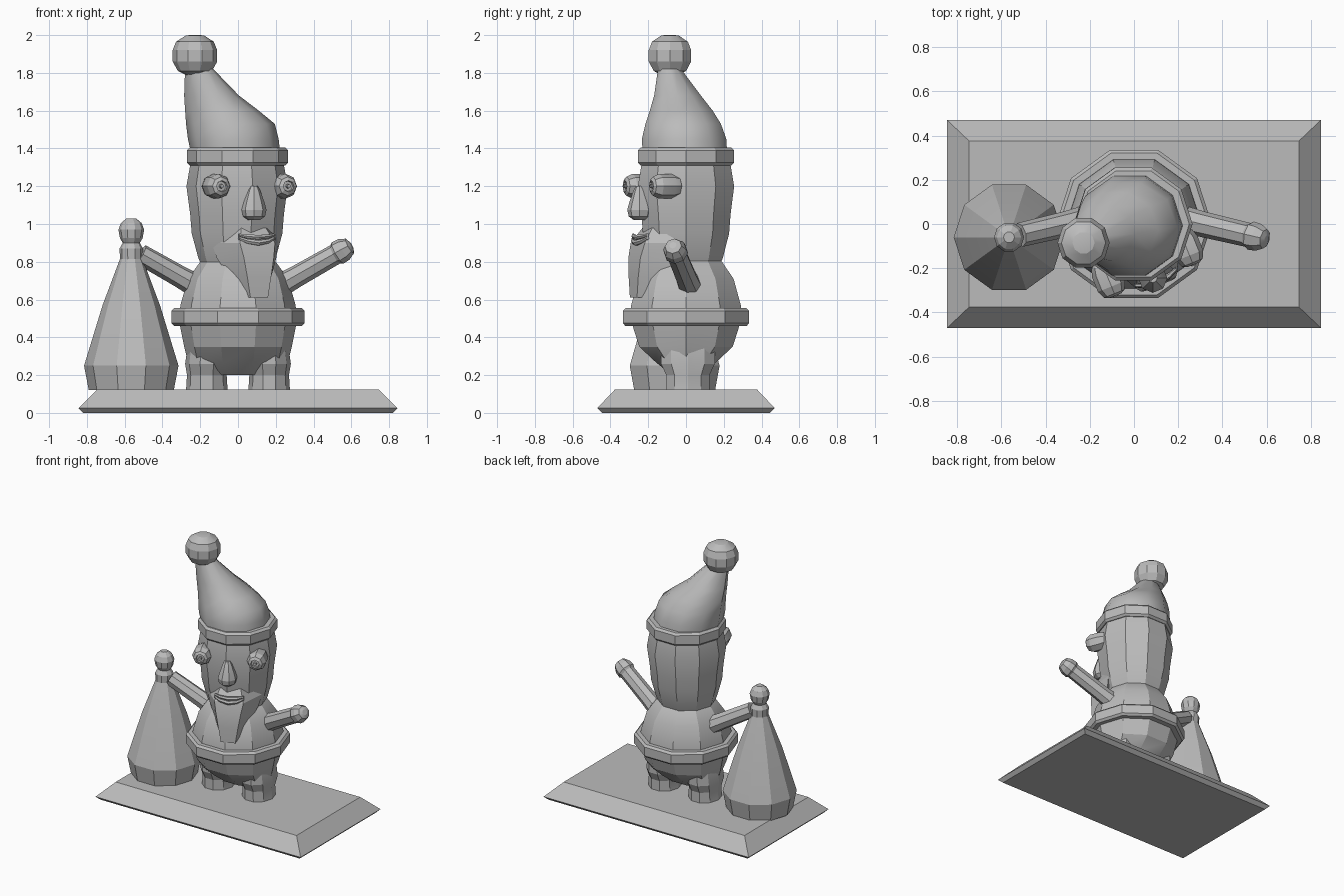
import bpy, bmesh, math
from mathutils import Matrix, Vector

cube = bpy.data.objects.get("Cube")
if cube:
    bpy.data.objects.remove(cube)

# One flat material for the whole figure
grey = bpy.data.materials.new("plain grey")
grey.use_nodes = True
GREY = (0.5, 0.5, 0.5, 1)
grey.diffuse_color = GREY
grey.node_tree.nodes["Principled BSDF"].inputs["Base Color"].default_value = GREY


def ring(z, rx, ry=None, cx=0, cy=0, n=10):
    ry = rx if ry is None else ry
    return [(cx + rx * math.cos(math.tau * i / n),
             cy + ry * math.sin(math.tau * i / n), z) for i in range(n)]


def loft(name, rings, matrix=Matrix(), angle=20):
    """Skin a list of equal rings and cap both ends."""
    bm = bmesh.new()
    loops = [[bm.verts.new(matrix @ Vector(p)) for p in r] for r in rings]
    n = len(loops[0])
    for a, b in zip(loops, loops[1:]):
        for i in range(n):
            j = (i + 1) % n
            bm.faces.new((a[i], a[j], b[j], b[i]))
    bm.faces.new(loops[0][::-1])
    bm.faces.new(loops[-1])
    bmesh.ops.recalc_face_normals(bm, faces=bm.faces)
    mesh = bpy.data.meshes.new(name)
    bm.to_mesh(mesh)
    bm.free()
    mesh.materials.append(grey)
    obj = bpy.data.objects.new(name, mesh)
    bpy.context.collection.objects.link(obj)
    bpy.ops.object.select_all(action='DESELECT')
    obj.select_set(True)
    bpy.context.view_layer.objects.active = obj
    bpy.ops.object.shade_smooth_by_angle(angle=math.radians(angle))
    return obj


def lathe(name, profile, at=(0, 0, 0), axis=(0, 0, 1), n=10):
    """Turn (radius, height) pairs about an axis through a point."""
    axis = Vector(axis)
    turn = Matrix() if axis.z == 1 else axis.to_track_quat('Z', 'Y').to_matrix().to_4x4()
    return loft(name, [ring(h, r, n=n) for r, h in profile],
                Matrix.Translation(at) @ turn)


def band(name, radius, z0, z1, at):
    b = 0.015
    return lathe(name, [(radius - 0.06, z0), (radius - b, z0), (radius, z0 + b),
                        (radius, z1 - b), (radius - b, z1), (radius - 0.06, z1)], at)


# Base slab with sloping sides
def slab(z, x, y):
    return [(-x, -y, z), (x, -y, z), (x, y, z), (-x, y, z)]

loft("base", [slab(0, 0.82, 0.445), slab(0.025, 1 * 0.845, 0.47), slab(0.125, 0.745, 0.375)])

# Legs
for side, x in (("left", 0.165), ("right", -0.165)):
    loft(side + "_leg", [ring(0.12, 0.11, 0.12, x, 0.01), ring(0.2, 0.105, 0.12, x, 0.01),
                         ring(0.26, 0.115, 0.15, x, 0.01), ring(0.36, 0.1, 0.15, x, 0.01)])

# Hips, coat and head
loft("hips", [ring(0.2, 0.18, 0.08), ring(0.27, 0.265, 0.17), ring(0.35, 0.285, 0.26),
              ring(0.5, 0.315, 0.31)])
lathe("coat", [(0.31, 0.5), (0.305, 0.57), (0.265, 0.71), (0.2, 0.8), (0.15, 0.84)])
lathe("head", [(0.18, 0.76), (0.205, 0.82), (0.24, 0.95), (0.248, 1.05),
               (0.268, 1.2), (0.245, 1.33)], at=(-0.005, 0, 0))
band("belt", 0.352, 0.46, 0.555, (0, 0, 0))
band("hat_brim", 0.268, 1.31, 1.405, (-0.003, 0, 0))

# Drooping hat and its bobble
loft("hat", [ring(1.36, 0.235, 0.235, -0.01, -0.005), ring(1.45, 0.24, 0.235, -0.025, -0.01),
             ring(1.53, 0.235, 0.21, -0.04, -0.015), ring(1.6, 0.195, 0.175, -0.085, -0.025),
             ring(1.68, 0.145, 0.13, -0.14, -0.045), ring(1.83, 0.07, 0.06, -0.21, -0.09)], angle=40)
lathe("bobble", [(0.05, 1.79), (0.09, 1.81), (0.118, 1.86), (0.118, 1.92),
                 (0.1, 1.965), (0.05, 1.997), (0.03, 2)], (-0.228, -0.085, 0))

# Arms
arm_profile = [(0.065, 0), (0.058, 0.12), (0.055, 0.37), (0.065, 0.385),
               (0.062, 0.425), (0.045, 0.46), (0.02, 0.47)]
lathe("left_arm", arm_profile, (0.2, 0.025, 0.66), (0.36, -0.085, 0.205), 8)
lathe("right_arm", arm_profile[:3], (-0.2, 0.025, 0.66), (-0.36, -0.085, 0.205), 8)

# Sack tied at the neck
lathe("sack", [(0.225, 0.12), (0.25, 0.25), (0.152, 0.57), (0.06, 0.815), (0.062, 0.87),
               (0.045, 0.9), (0.06, 0.925), (0.068, 0.97), (0.055, 1.005), (0.025, 1.03)],
      (-0.565, -0.06, 0))

# The face is turned toward the left: local -y points out of it
face = Matrix.Rotation(math.radians(22), 4, 'Z')
out = face @ Vector((0, -1, 0))

eye_profile = [(0.035, -0.09), (0.055, -0.07), (0.066, -0.035), (0.066, 0.035),
               (0.05, 0.07), (0.03, 0.08), (0.027, 0.068), (0.012, 0.068), (0.01, 0.085)]
for side, at in (("right", (-0.115, -0.25, 1.2)), ("left", (0.238, -0.11, 1.2))):
    lathe(side + "_eye", eye_profile, at, out, 8)

lathe("nose", [(0.03, 1.02), (0.058, 1.04), (0.066, 1.075), (0.055, 1.115),
               (0.032, 1.18), (0.02, 1.2)], (0.085, -0.245, 0), n=8)


# Beard: a wedge narrowing to the tip
def wedge(z, front, reach, back, root):
    return [(-front, -reach, z), (front, -reach, z), (back, -root, z), (-back, -root, z)]

loft("beard", [wedge(0.61, 0.05, 0.3, 0.055, 0.255), wedge(0.72, 0.068, 0.3, 0.12, 0.17),
               wedge(0.82, 0.085, 0.295, 0.17, 0.12), wedge(0.9, 0.1, 0.275, 0.19, 0.1),
               wedge(0.98, 0.07, 0.22, 0.18, 0.1)], face)


# Smiling lips
def lip(name, height, sag, thick):
    rings = []
    for t in (-1, -0.6, 0, 0.6, 1):
        r = thick * (1 - 0.4 * t * t)
        c = Vector((0.1 * t, -0.285 + 0.025 * t * t, height + sag * t * t))
        rings.append([c + Vector((0, r * math.cos(a), r * math.sin(a)))
                      for a in (math.tau * i / 6 for i in range(6))])
    loft(name, rings, face)

lip("upper_lip", 0.93, 0.012, 0.014)
lip("lower_lip", 0.9, 0.025, 0.016)
